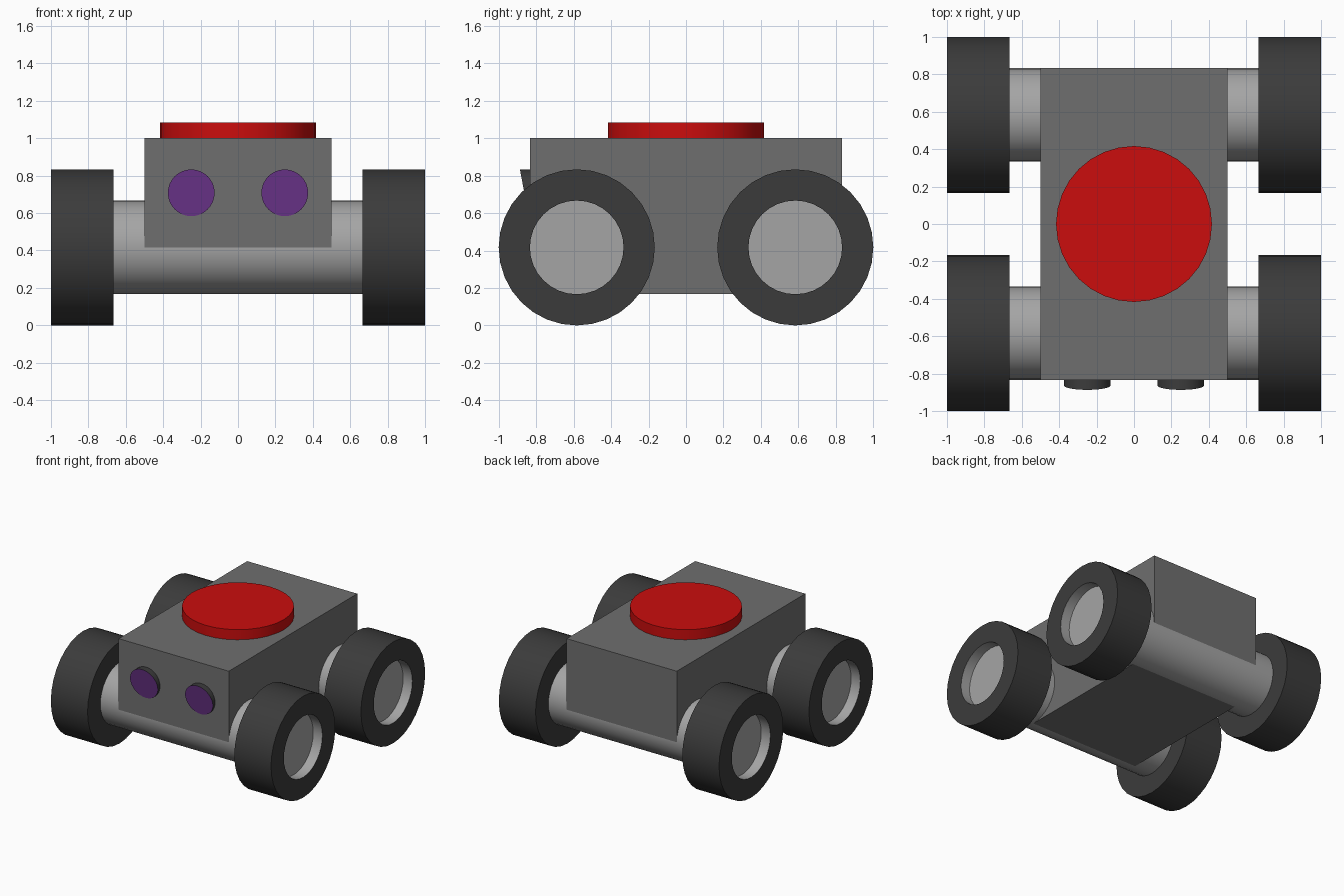
import bpy, bmesh, math
from mathutils import Matrix, Vector

if "Cube" in bpy.data.objects:
    bpy.data.objects.remove(bpy.data.objects["Cube"])


def material(name, r, g, b):
    def lin(c):
        c /= 255
        return c / 12.92 if c <= 0.04045 else ((c + 0.055) / 1.055) ** 2.4
    m = bpy.data.materials.new(name)
    m.diffuse_color = (lin(r), lin(g), lin(b), 1)
    m.use_nodes = True
    m.node_tree.nodes["Principled BSDF"].inputs["Base Color"].default_value = m.diffuse_color
    return m


BODY = material("body_grey", 111, 111, 111)
METAL = material("light_grey", 165, 165, 165)
RUBBER = material("tyre_dark_grey", 59, 59, 59)
RED = material("red", 203, 13, 13)
PURPLE = material("purple", 112, 55, 145)

U = 1 / 12          # basic module of the model
SEG = 32


def finish(name, bm, mats, mirror=(), smooth=True):
    me = bpy.data.meshes.new(name)
    bm.to_mesh(me)
    bm.free()
    for m in mats:
        me.materials.append(m)
    if smooth:
        me.shade_smooth()
        me.set_sharp_from_angle(angle=math.radians(35))
    ob = bpy.data.objects.new(name, me)
    bpy.context.collection.objects.link(ob)
    if mirror:
        mod = ob.modifiers.new("mirror", 'MIRROR')
        for i in range(3):
            mod.use_axis[i] = i in mirror
        mod.use_mirror_merge = False
    return ob


def lathe_x(name, profile, mat, mirror, y, z):
    """Revolve (x, radius) points around the x direction at (y, z)."""
    bm = bmesh.new()
    rings = []
    for x, r in profile:
        rings.append([bm.verts.new((x, y + r * math.cos(a), z + r * math.sin(a)))
                      for a in (2 * math.pi * k / SEG for k in range(SEG))])
    for p, q in zip(rings, rings[1:]):
        for k in range(SEG):
            n = (k + 1) % SEG
            bm.faces.new((p[k], q[k], q[n], p[n]))
    bmesh.ops.remove_doubles(bm, verts=bm.verts, dist=1e-5)
    return finish(name, bm, [mat], mirror)


# Body: side profile with the lower corners cut away behind the axles
bm = bmesh.new()
side = [(-7 * U, 2 * U), (7 * U, 2 * U), (10 * U, 5 * U),
        (10 * U, 1), (-10 * U, 1), (-10 * U, 5 * U)]
face = bm.faces.new([bm.verts.new((-0.5, y, z)) for y, z in side])
ext = bmesh.ops.extrude_face_region(bm, geom=[face])
bmesh.ops.translate(bm, vec=Vector((1, 0, 0)),
                    verts=[v for v in ext["geom"] if isinstance(v, bmesh.types.BMVert)])
bmesh.ops.recalc_face_normals(bm, faces=bm.faces)
finish("body", bm, [BODY], smooth=False)

# Axles, tyres and recessed hubs
ay, az = -7 * U, 5 * U
lathe_x("axles", [(8 * U, 3 * U), (-8 * U, 3 * U)], METAL, (1,), ay, az)
lathe_x("tyres", [(1, 3 * U), (1, 5 * U), (8 * U, 5 * U), (8 * U, 3 * U)],
        RUBBER, (0, 1), ay, az)
lathe_x("hubs", [(11 * U, 0), (11 * U, 3 * U), (1, 3 * U)], METAL, (0, 1), ay, az)

# Red disc on the roof
bm = bmesh.new()
bmesh.ops.create_cone(bm, cap_ends=True, segments=SEG, radius1=5 * U, radius2=5 * U,
                      depth=U, matrix=Matrix.Translation((0, 0, 1 + U / 2)))
finish("roof_disc", bm, [RED])

# Eyes: dark rims with purple faces leaning slightly downward
bm = bmesh.new()
ez = 8.5 * U
bmesh.ops.create_cone(bm, cap_ends=True, segments=SEG, radius1=1.5 * U, radius2=1.5 * U,
                      depth=0.06, matrix=Matrix.Translation((0.25, -0.85, ez))
                      @ Matrix.Rotation(math.pi / 2, 4, 'X'))
for v in bm.verts:
    if v.co.y < -0.85:
        v.co.y = -0.863 - 0.19 * (v.co.z - ez)
bm.normal_update()
for f in bm.faces:
    f.material_index = 1 if f.normal.y < -0.8 else 0
finish("eyes", bm, [RUBBER, PURPLE], (0,))
